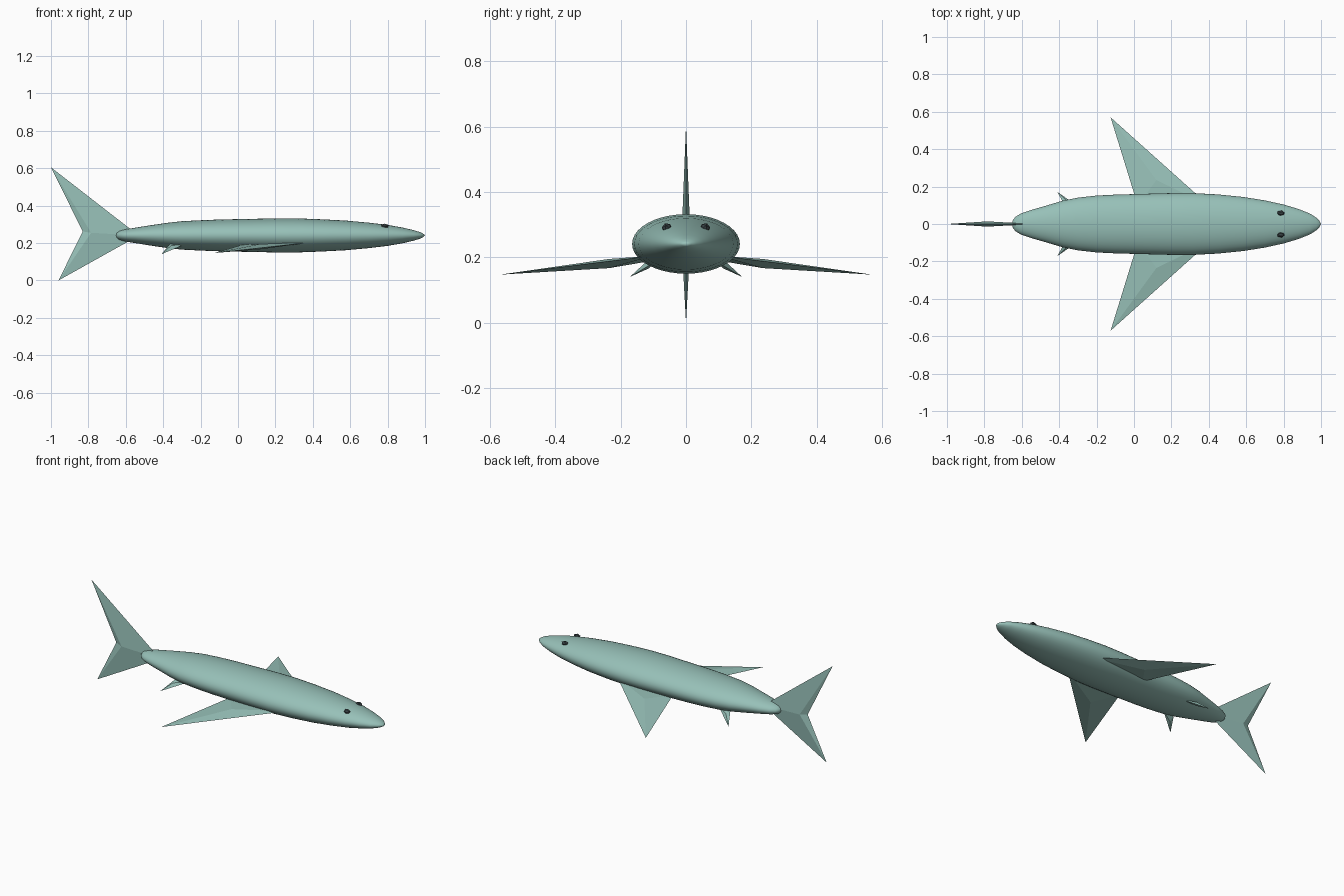
import bpy, bmesh, math
from mathutils import Vector

if "Cube" in bpy.data.objects:
    bpy.data.objects.remove(bpy.data.objects["Cube"], do_unlink=True)


def make_material(name, color):
    mat = bpy.data.materials.new(name)
    mat.use_nodes = True
    mat.diffuse_color = color
    mat.node_tree.nodes["Principled BSDF"].inputs["Base Color"].default_value = color
    return mat


skin = make_material("sea green skin", (0.31, 0.53, 0.48, 1))
dark = make_material("dark eye", (0.04, 0.055, 0.06, 1))


def add_object(name, bm, mat, smooth=False):
    bmesh.ops.recalc_face_normals(bm, faces=bm.faces)
    for face in bm.faces:
        face.smooth = smooth
    mesh = bpy.data.meshes.new(name)
    bm.to_mesh(mesh)
    bm.free()
    mesh.materials.append(mat)
    obj = bpy.data.objects.new(name, mesh)
    bpy.context.collection.objects.link(obj)
    return obj


def build_body(stations, sides=40):
    """Loft elliptical rings (x, half width, half height) between two end points."""
    bm = bmesh.new()
    centre_z = 0.241
    rings = []
    for x, w, h in stations:
        angles = [2 * math.pi * i / sides for i in range(sides)]
        rings.append([bm.verts.new((x, w * math.cos(a), centre_z + h * math.sin(a)))
                      for a in angles])
    tail = bm.verts.new((-0.653, 0, centre_z))
    nose = bm.verts.new((1.0, 0, centre_z))
    for i in range(sides):
        j = (i + 1) % sides
        for a, b in zip(rings, rings[1:]):
            bm.faces.new((a[i], a[j], b[j], b[i]))
        bm.faces.new((tail, rings[0][j], rings[0][i]))
        bm.faces.new((nose, rings[-1][i], rings[-1][j]))
    return add_object("body", bm, skin, smooth=True)


def build_fin(name, outline, ridge, offset):
    """Flat outline swollen to a ridge point on each face."""
    bm = bmesh.new()
    rim = [bm.verts.new(p) for p in outline]
    for sign in (1, -1):
        peak = bm.verts.new(Vector(ridge) + Vector(offset) * sign)
        for a, b in zip(rim, rim[1:] + rim[:1]):
            bm.faces.new((a, b, peak))
    return add_object(name, bm, skin)


# Body
build_body([
    (-0.648, 0.020, 0.013), (-0.635, 0.038, 0.023), (-0.605, 0.056, 0.032),
    (-0.55, 0.075, 0.041), (-0.47, 0.098, 0.054), (-0.38, 0.125, 0.067),
    (-0.3, 0.141, 0.076), (-0.2, 0.152, 0.081), (-0.1, 0.157, 0.085),
    (0.05, 0.161, 0.088), (0.2, 0.165, 0.091), (0.32, 0.165, 0.091),
    (0.45, 0.158, 0.086), (0.58, 0.145, 0.079), (0.7, 0.126, 0.068),
    (0.8, 0.104, 0.056), (0.88, 0.08, 0.042), (0.94, 0.056, 0.028),
    (0.975, 0.034, 0.017), (0.992, 0.016, 0.008)])

# Tail fin
build_fin("tail_fin",
          [(-1, 0, 0.605), (-0.53, 0, 0.24), (-0.96, 0, 0), (-0.83, 0, 0.262)],
          (-0.785, 0, 0.255), (0, 0.014, 0))

# Paired fins and eyes
for side, s in (("left", 1), ("right", -1)):
    # The model's front is -y, so its left and right fins along y are named by travel direction
    build_fin(side + "_pectoral_fin",
              [(-0.125, s * 0.57, 0.147), (0.4, s * 0.1, 0.205), (0.02, s * 0.1, 0.19)],
              (0.12, s * 0.235, 0.181), (0, 0, 0.014))
    build_fin(side + "_pelvic_fin",
              [(-0.41, s * 0.172, 0.14), (-0.28, s * 0.08, 0.195), (-0.36, s * 0.08, 0.2)],
              (-0.358, s * 0.118, 0.176), (0, s * 0.004, 0.01))

    bm = bmesh.new()
    bmesh.ops.create_icosphere(bm, subdivisions=1, radius=1)
    eye = add_object(side + "_eye", bm, dark)
    eye.scale = (0.022, 0.016, 0.014)
    eye.location = (0.785, s * 0.059, 0.291)
    eye.rotation_euler = (-s * 0.4, 0, 0)
